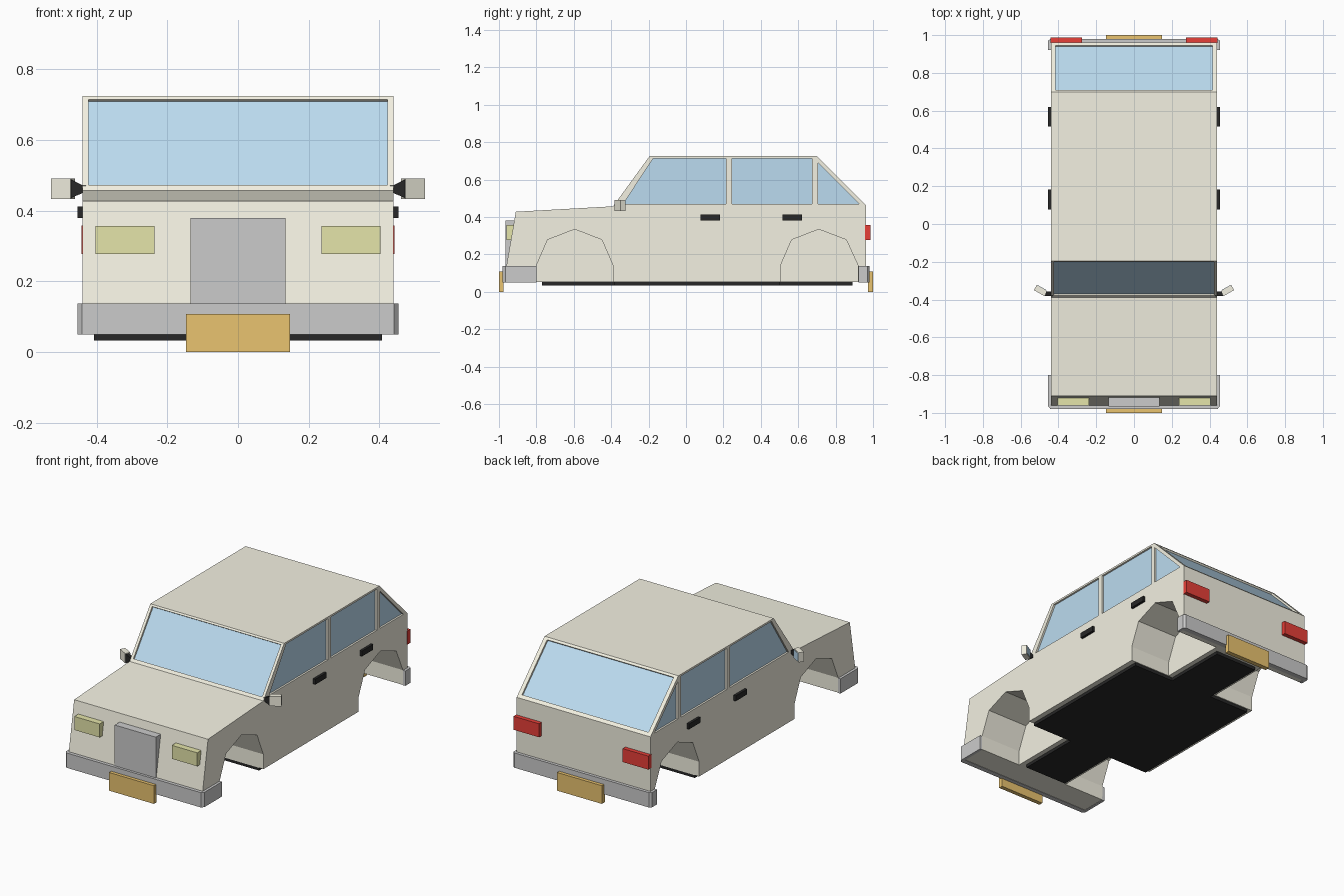
import bpy, bmesh
from mathutils import Vector

if "Cube" in bpy.data.objects:
    bpy.data.objects.remove(bpy.data.objects["Cube"])


def material(name, color):
    m = bpy.data.materials.new(name)
    m.diffuse_color = (*color, 1)
    m.use_nodes = True
    m.node_tree.nodes["Principled BSDF"].inputs["Base Color"].default_value = m.diffuse_color
    return m


CREAM = material("cream_paint", (0.90, 0.88, 0.76))
GLASS = material("window_blue", (0.50, 0.71, 0.87))
BLACK = material("black_trim", (0.02, 0.02, 0.02))
GREY = material("bumper_grey", (0.56, 0.56, 0.57))
AMBER = material("plate_amber", (0.82, 0.55, 0.16))
RED = material("tail_red", (0.80, 0.05, 0.04))
YELLOW = material("lamp_yellow", (0.78, 0.78, 0.40))


def prism(name, pts, axis, a, b, mat=None, mirror=False):
    """Extrude a 2D outline along an axis from a to b."""
    place = {"x": lambda u, v, t: (t, u, v),
             "y": lambda u, v, t: (u, t, v),
             "z": lambda u, v, t: (u, v, t)}[axis]
    bm = bmesh.new()
    lo = [bm.verts.new(place(u, v, a)) for u, v in pts]
    hi = [bm.verts.new(place(u, v, b)) for u, v in pts]
    bm.faces.new(lo)
    bm.faces.new(hi)
    for i in range(len(pts)):
        j = (i + 1) % len(pts)
        bm.faces.new((lo[i], lo[j], hi[j], hi[i]))
    bmesh.ops.recalc_face_normals(bm, faces=bm.faces)
    me = bpy.data.meshes.new(name)
    bm.to_mesh(me)
    bm.free()
    ob = bpy.data.objects.new(name, me)
    bpy.context.collection.objects.link(ob)
    if mat:
        me.materials.append(mat)
    if mirror:
        ob.modifiers.new("mirror", "MIRROR")
    return ob


def box(name, x, y, z, mat, mirror=False):
    outline = [(x[0], y[0]), (x[1], y[0]), (x[1], y[1]), (x[0], y[1])]
    return prism(name, outline, "z", z[0], z[1], mat, mirror)


def symmetric(pts):
    return pts + [(-x, y) for x, y in reversed(pts)]


def cut(cutter):
    cutter.hide_render = True
    cutter.hide_viewport = True
    cutter.display_type = "WIRE"
    mod = body.modifiers.new(cutter.name, "BOOLEAN")
    mod.operation = "DIFFERENCE"
    mod.solver = "EXACT"
    mod.object = cutter


# Body shell from its side profile
W = 0.44
COWL, ROOF_F, ROOF_R, TAIL = (-0.39, 0.457), (-0.195, 0.725), (0.70, 0.725), (0.962, 0.462)
body = prism("body", [(-0.96, 0.052), (-0.96, 0.14), (-0.91, 0.428), COWL, ROOF_F, ROOF_R,
                      TAIL, (0.962, 0.052)], "x", -W, W, CREAM)

# Wheel wells
front_arch = [(-0.80, 0.0), (-0.80, 0.14), (-0.74, 0.278), (-0.595, 0.334),
              (-0.45, 0.278), (-0.39, 0.14), (-0.39, 0.0)]
rear_arch = [(0.505, 0.0), (0.505, 0.14), (0.565, 0.278), (0.71, 0.334),
             (0.857, 0.278), (0.92, 0.14), (0.92, 0.0)]
for name, arch in (("front", front_arch), ("rear", rear_arch)):
    cut(prism(name + "_well_cutter", arch, "x", 0.17, 0.6, CREAM, True))

# Recessed side windows
DEPTH = 0.012
side_windows = {
    "front_door": [(-0.335, 0.47), (-0.175, 0.714), (0.215, 0.714), (0.215, 0.47)],
    "rear_door": [(0.245, 0.47), (0.245, 0.714), (0.675, 0.714), (0.675, 0.47)],
    "quarter": [(0.705, 0.47), (0.705, 0.692), (0.925, 0.47)],
}
for name, pts in side_windows.items():
    cut(prism(name + "_window_cutter", pts, "x", W - DEPTH, 0.6, CREAM, True))
    prism(name + "_window", pts, "x", W - 0.02, W - DEPTH + 0.001, GLASS, True)


# Recessed sloping windscreen and tailgate window
def sloped_window(name, lower, upper, s0, s1, half):
    lo, up = Vector(lower), Vector(upper)
    d = up - lo
    n = Vector((-d.y, d.x)).normalized()
    if n.y < 0:
        n = -n

    def slab(h0, h1):
        return [tuple(lo + d * s + n * h) for s, h in ((s0, h0), (s1, h0), (s1, h1), (s0, h1))]
    cut(prism(name + "_cutter", slab(-DEPTH, 0.03), "x", -half, half, CREAM))
    prism(name, slab(-0.02, -DEPTH + 0.001), "x", -half, half, GLASS)


sloped_window("windscreen", COWL, ROOF_F, 0.06, 0.965, 0.423)
sloped_window("tailgate_window", TAIL, ROOF_R, 0.06, 0.96, 0.416)

# Floor pan, narrowed between the wheels
prism("floor_pan", symmetric([(0.14, -0.77), (0.14, -0.385), (0.408, -0.385), (0.408, 0.50),
                              (0.14, 0.50), (0.14, 0.89)]), "z", 0.033, 0.06, BLACK)

# Wrap-around bumpers
for name, s, end, corner in (("front_bumper", -1, 0.80, 0.965), ("rear_bumper", 1, 0.921, 0.97)):
    pts = [(0.438, end), (0.455, end), (0.455, corner), (0.442, 0.98)]
    inner = [(-0.438, 0.95), (0.438, 0.95)]
    outline = pts + [(-x, y) for x, y in reversed(pts)] + inner
    prism(name, [(x, s * y) for x, y in outline], "z", 0.05, 0.138, GREY)

# Plates, grille, lamps
box("front_plate", (-0.147, 0.147), (-1.0, -0.975), (0, 0.108), AMBER)
box("rear_plate", (-0.147, 0.147), (0.972, 1.0), (0, 0.108), AMBER)
box("grille", (-0.135, 0.135), (-0.965, -0.90), (0.135, 0.38), GREY)
box("headlight", (0.237, 0.404), (-0.96, -0.90), (0.277, 0.357), YELLOW, True)
box("tail_light", (0.275, 0.443), (0.958, 0.987), (0.278, 0.358), RED, True)

# Door handles
for name, y in (("front_handle", 0.077), ("rear_handle", 0.515)):
    box(name, (0.43, 0.455), (y, y + 0.105), (0.38, 0.412), BLACK, True)

# Door mirrors: arm, angled housing, mirror glass
prism("mirror_arm", [(0.43, 0.45), (0.44, 0.45), (0.476, 0.435), (0.476, 0.49), (0.44, 0.472),
                     (0.43, 0.472)], "y", -0.38, -0.358, BLACK, True)
prism("mirror_housing", [(0.474, -0.382), (0.53, -0.35), (0.515, -0.323), (0.462, -0.353)],
      "z", 0.433, 0.491, CREAM, True)
prism("mirror_glass", [(0.466, -0.353), (0.512, -0.327), (0.511, -0.323), (0.464, -0.349)],
      "z", 0.438, 0.486, GLASS, True)
